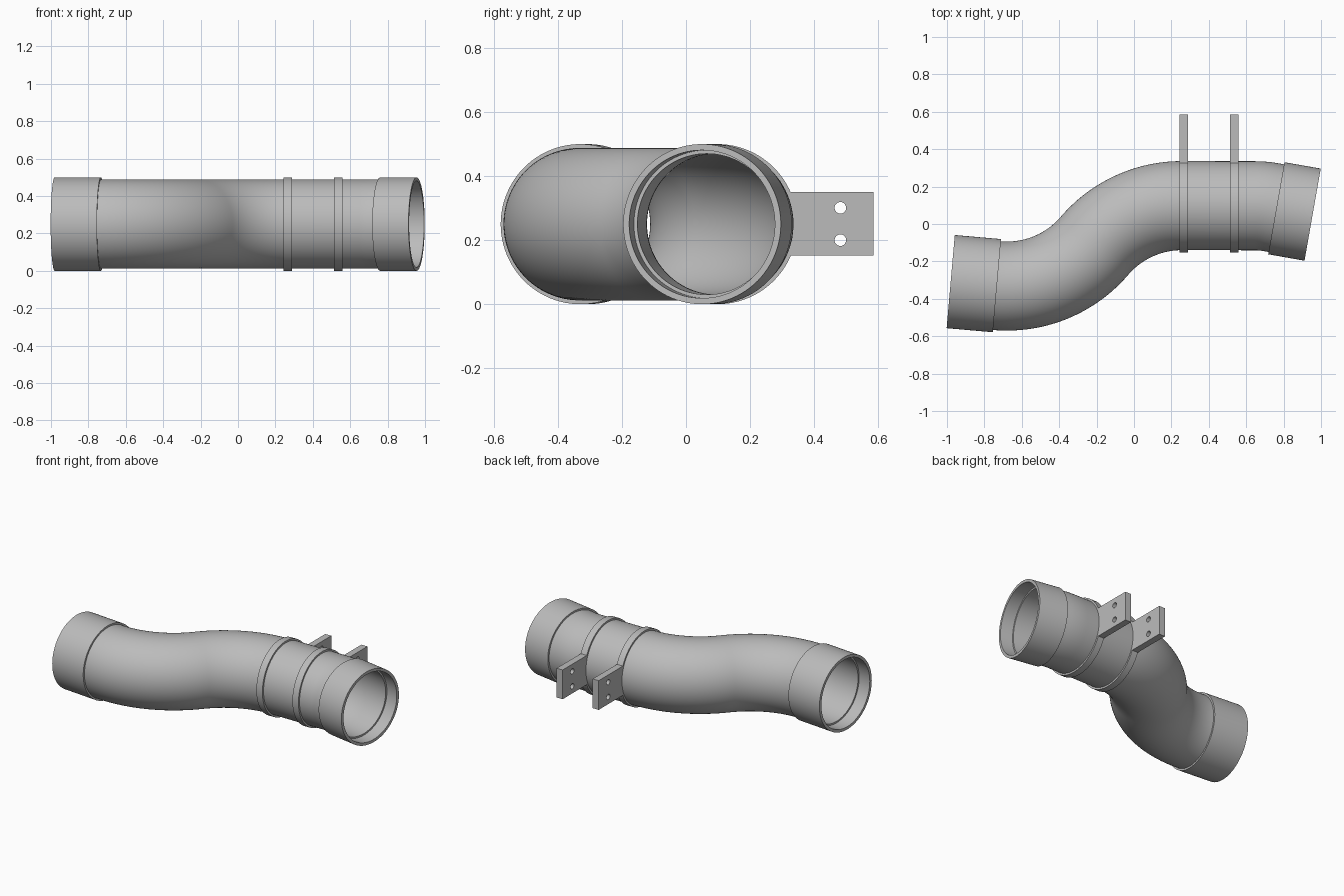
import bpy, bmesh
from math import sin, cos, pi, radians
from mathutils import Vector

cube = bpy.data.objects.get("Cube")
if cube:
    bpy.data.objects.remove(cube)

steel = bpy.data.materials.new("grey_steel")
steel.use_nodes = True
grey = (0.5, 0.5, 0.5, 1)
steel.diffuse_color = grey
steel.node_tree.nodes["Principled BSDF"].inputs["Base Color"].default_value = grey

AXIS_Z = 0.25
STRAIGHT_Y = 0.0975
SEGMENTS = 96
PIPE_OUT, PIPE_IN = 0.238, 0.22
CUFF_OUT, CUFF_IN = 0.25, 0.231
SOCKET = 0.085
BEND_R = 0.616


def heading_vec(h):
    return Vector((cos(h), sin(h), 0))


def finish(obj):
    obj.data.materials.clear()
    obj.data.materials.append(steel)
    bpy.ops.object.select_all(action="DESELECT")
    obj.select_set(True)
    bpy.context.view_layer.objects.active = obj
    bpy.ops.object.shade_smooth_by_angle(angle=radians(30))


def hollow_sweep(name, stations, r_out, r_in):
    """Tube with wall thickness along (centre, heading) stations."""
    bm = bmesh.new()
    loop = [(c, h, r_out) for c, h in stations]
    loop += [(c, h, r_in) for c, h in reversed(stations)]
    rings = []
    for c, h, r in loop:
        side = heading_vec(h + pi / 2)
        angles = [2 * pi * i / SEGMENTS for i in range(SEGMENTS)]
        rings.append([bm.verts.new(c + r * (side * cos(a) + Vector((0, 0, sin(a)))))
                      for a in angles])
    for k, a in enumerate(rings):
        b = rings[(k + 1) % len(rings)]
        for i in range(SEGMENTS):
            j = (i + 1) % SEGMENTS
            bm.faces.new((a[i], a[j], b[j], b[i]))
    bmesh.ops.recalc_face_normals(bm, faces=bm.faces)
    mesh = bpy.data.meshes.new(name)
    bm.to_mesh(mesh)
    bm.free()
    obj = bpy.data.objects.new(name, mesh)
    bpy.context.collection.objects.link(obj)
    finish(obj)


def arc(start, h0, h1, radius, steps):
    """Stations of a flat bend turning from heading h0 to h1."""
    turn = 1 if h1 > h0 else -1
    centre = start + turn * radius * heading_vec(h0 + pi / 2)
    out = []
    for i in range(steps + 1):
        h = h0 + (h1 - h0) * i / steps
        out.append((centre - turn * radius * heading_vec(h + pi / 2), h))
    return out


# Key points of the centre line
h_right, h_left, h_mid = radians(-10), radians(-5), radians(49.4)
right_end = Vector((0.955, 0.05, AXIS_Z))
left_end = Vector((-0.98, -0.308, AXIS_Z))
right_cuff_start = right_end - 0.197 * heading_vec(h_right)
left_cuff_end = left_end + 0.248 * heading_vec(h_left)

# Main pipe: S bend, straight run, slight end bend
path = [(left_end + SOCKET * heading_vec(h_left), h_left)]
path += arc(left_cuff_end, h_left, h_mid, BEND_R, 28)
path += arc(path[-1][0], h_mid, 0, BEND_R, 28)[1:]
path += arc(Vector((0.648, STRAIGHT_Y, AXIS_Z)), 0, h_right, 0.475, 8)
path.append((right_end - SOCKET * heading_vec(h_right), h_right))
hollow_sweep("bent_pipe", path, PIPE_OUT, PIPE_IN)

# End cuffs
hollow_sweep("right_cuff", [(right_cuff_start, h_right), (right_end, h_right)],
             CUFF_OUT, CUFF_IN)
hollow_sweep("left_cuff", [(left_end, h_left), (left_cuff_end, h_left)],
             CUFF_OUT, CUFF_IN)


# Mounting tab: drilled plate
def mounting_tab(name, x, width):
    curve = bpy.data.curves.new(name, "CURVE")
    curve.dimensions = "2D"
    curve.fill_mode = "BOTH"
    curve.extrude = width / 2
    y0, y1, z0, z1 = STRAIGHT_Y + 0.226, 0.585, 0.152, 0.35
    outlines = [[(y0, z0), (y1, z0), (y1, z1), (y0, z1)]]
    for hz in (0.2, 0.301):
        outlines.append([(0.482 + 0.018 * cos(pi * i / 16), hz + 0.018 * sin(pi * i / 16))
                         for i in range(32)])
    for pts in outlines:
        spline = curve.splines.new("POLY")
        spline.points.add(len(pts) - 1)
        for p, (u, v) in zip(spline.points, pts):
            p.co = (u, v, 0, 1)
        spline.use_cyclic_u = True
    obj = bpy.data.objects.new(name, curve)
    bpy.context.collection.objects.link(obj)
    obj.location.x = x
    obj.rotation_euler = (pi / 2, 0, pi / 2)
    bpy.ops.object.select_all(action="DESELECT")
    obj.select_set(True)
    bpy.context.view_layer.objects.active = obj
    bpy.ops.object.convert(target="MESH")
    finish(bpy.context.view_layer.objects.active)


# Clamp bands with their tabs
BAND = 0.045
for label, x in (("inner", 0.267), ("outer", 0.537)):
    ends = [(Vector((x + s * BAND / 2, STRAIGHT_Y, AXIS_Z)), 0) for s in (-1, 1)]
    hollow_sweep(label + "_clamp_band", ends, CUFF_OUT, 0.23)
    mounting_tab(label + "_mounting_tab", x, BAND)
